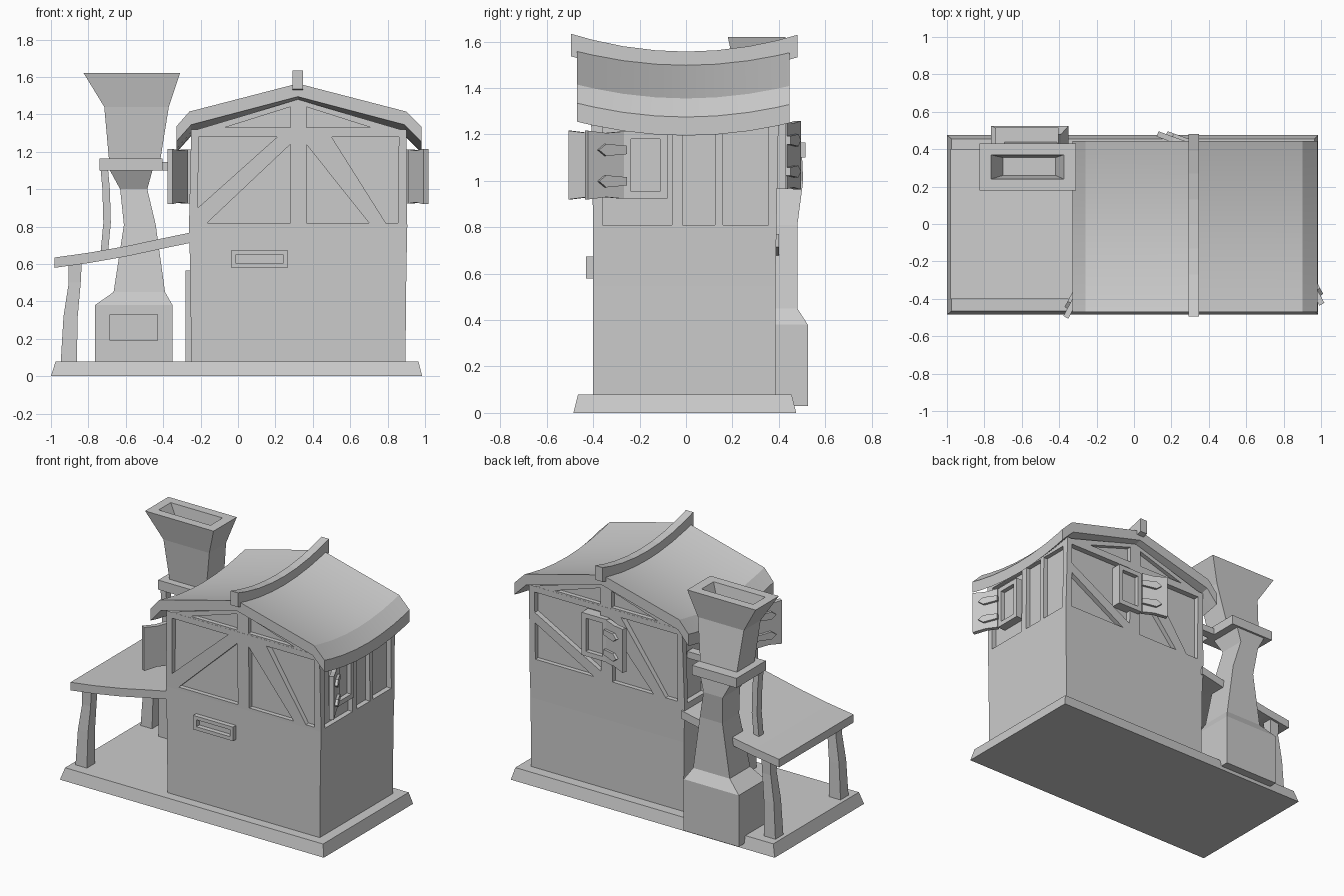
import bpy, bmesh, math
from mathutils import Matrix, Vector

cube = bpy.data.objects.get("Cube")
if cube:
    bpy.data.objects.remove(cube, do_unlink=True)

GREY = (0.6, 0.6, 0.6, 1)
mat = bpy.data.materials.new("plain grey")
mat.use_nodes = True
mat.diffuse_color = GREY
mat.node_tree.nodes["Principled BSDF"].inputs["Base Color"].default_value = GREY


def finish(name, bm, matrix=Matrix()):
    bmesh.ops.recalc_face_normals(bm, faces=bm.faces)
    me = bpy.data.meshes.new(name)
    bm.to_mesh(me)
    bm.free()
    me.transform(matrix)
    me.materials.append(mat)
    ob = bpy.data.objects.new(name, me)
    bpy.context.collection.objects.link(ob)
    return ob


def add_loft(bm, rings):
    """Skin a list of equal closed rings and cap both ends."""
    vs = [[bm.verts.new(p) for p in r] for r in rings]
    n = len(vs[0])
    for a, b in zip(vs, vs[1:]):
        for i in range(n):
            j = (i + 1) % n
            bm.faces.new((a[i], a[j], b[j], b[i]))
    bm.faces.new(vs[0])
    bm.faces.new(vs[-1])


def loft(name, rings, matrix=Matrix()):
    bm = bmesh.new()
    add_loft(bm, rings)
    return finish(name, bm, matrix)


def rect(x0, x1, y0, y1, z):
    return [(x0, y0, z), (x1, y0, z), (x1, y1, z), (x0, y1, z)]


def box(name, x0, x1, y0, y1, z0, z1, matrix=Matrix()):
    return loft(name, [rect(x0, x1, y0, y1, z) for z in (z0, z1)], matrix)


def frame(name, x0, x1, z0, z1, y0, y1, b, matrix=Matrix()):
    """Rectangular border facing local -y."""
    bm = bmesh.new()
    for xa, xb, za, zb in ((x0, x1, z0, z0 + b), (x0, x1, z1 - b, z1),
                           (x0, x0 + b, z0 + b, z1 - b), (x1 - b, x1, z0 + b, z1 - b)):
        add_loft(bm, [rect(xa, xb, y0, y1, z) for z in (za, zb)])
    return finish(name, bm, matrix)


def cut(target, cutter):
    m = target.modifiers.new("cut", "BOOLEAN")
    m.operation, m.solver, m.object = "DIFFERENCE", "EXACT", cutter
    bpy.context.view_layer.objects.active = target
    bpy.ops.object.modifier_apply(modifier=m.name)
    bpy.data.objects.remove(cutter, do_unlink=True)


def smooth(ob, angle):
    bpy.ops.object.select_all(action="DESELECT")
    ob.select_set(True)
    bpy.context.view_layer.objects.active = ob
    bpy.ops.object.shade_smooth_by_angle(angle=math.radians(angle))


# Foundation slab
loft("foundation", [rect(-1, 0.985, -0.485, 0.475, 0), rect(-0.975, 0.965, -0.465, 0.455, 0.08)])

# House walls with a gable
RX = 0.32
walls = loft("house_walls", [rect(-0.25, 0.895, -0.4, 0.385, 0.06), rect(-0.255, 0.9, -0.4, 0.385, 0.55),
                             rect(-0.262, 0.905, -0.4, 0.39, 0.8), rect(-0.25, 0.9, -0.41, 0.4, 1.32)])
loft("gable_core", [[(-0.25, y, 1.31), (0.9, y, 1.31), (RX, y, 1.48)] for y in (-0.409, 0.399)])
gable = bpy.data.objects["gable_core"]

# Sunken plaster panels between the timbers, in (along wall, height)
front = [[(-0.215, 0.9), (-0.21, 1.28), (0.21, 1.28)], [(-0.165, 0.82), (0.28, 0.82), (0.28, 1.24)],
         [(0.365, 0.82), (0.7, 0.82), (0.365, 1.24)], [(0.5, 1.28), (0.79, 0.82), (0.855, 0.82), (0.86, 1.28)]]
back = [[(0.86, 1.28), (0.86, 1.14), (0.365, 0.87), (0.365, 1.28)], [(0.86, 0.82), (0.86, 1.07), (0.42, 0.82)],
        [(0.28, 0.82), (0.28, 1.18), (-0.03, 0.82)], [(0.21, 1.28), (-0.12, 0.82), (-0.21, 0.82), (-0.21, 1.28)]]
side = [[(a, 0.81), (b, 0.81), (b, 1.27), (a, 1.27)] for a, b in ((-0.36, -0.06), (-0.015, 0.125), (0.16, 0.355))]
gables = [[(-0.07, 1.33), (0.28, 1.33), (0.28, 1.44)], [(0.365, 1.33), (0.71, 1.33), (0.365, 1.44)]]


def cutter(shapes):
    bm = bmesh.new()
    for axis, pts, d0, d1 in shapes:
        add_loft(bm, [[(u, d, v) if axis == "y" else (d, u, v) for u, v in pts] for d in (d0, d1)])
    return finish("cutter", bm)


cut(walls, cutter([("y", p, -0.5, -0.37) for p in front] + [("y", p, 0.36, 0.5) for p in back]
                  + [("x", p, 0.87, 1.0) for p in side] + [("x", p, -0.4, -0.225) for p in side]))
cut(gable, cutter([("y", p, a, b) for p in gables for a, b in ((-0.5, -0.38), (0.37, 0.5))]))

# Sagging main roof and its ridge beam
YS = (-0.47, -0.4, -0.27, -0.13, 0, 0.13, 0.27, 0.39, 0.445)


def sag(y):
    return 0.06 * (y / 0.47) ** 2


top = [(-0.33, 1.275), (-0.26, 1.355), (RX, 1.505), (0.9, 1.355), (0.98, 1.275)]
under = [(0.98, 1.195), (0.89, 1.285), (RX, 1.435), (-0.25, 1.285), (-0.33, 1.195)]
roof = loft("main_roof", [[(x, y, z + sag(y)) for x, z in top + under] for y in YS])
smooth(roof, 15)
ridge = loft("ridge_beam", [[(x, y, z + 1.15 * sag(y)) for x, z in
                             ((0.292, 1.46), (0.347, 1.46), (0.347, 1.557), (0.292, 1.557))]
                            for y in (-0.495,) + YS[1:-1] + (0.48,)])

# Porch lean-to roof, posts and side door
loft("porch_roof", [[(x, -0.4, z - 0.055), (x, 0.4, z - 0.055), (x, 0.4, z), (x, -0.4, z)]
                    for x, z in ((-0.98, 0.635), (-0.8, 0.66), (-0.6, 0.695), (-0.4, 0.738), (-0.245, 0.77))])
for label, y in (("front", -0.35), ("back", 0.35)):
    loft(label + "_porch_post", [rect(x - w, x + w, y - w, y + w, z) for x, w, z in
                                 ((-0.905, 0.043, 0.07), (-0.895, 0.038, 0.32), (-0.873, 0.032, 0.5), (-0.87, 0.035, 0.62))])
box("side_door", -0.28, -0.24, -0.13, 0.12, 0.07, 0.565)

# Letter slot on the front wall
frame("letter_slot_frame", -0.035, 0.265, 0.58, 0.675, -0.432, -0.39, 0.024)

# Chimney: firebox, tapering neck, collar and flared hollow mouth
firebox = box("firebox", -0.765, -0.35, 0.24, 0.525, 0.03, 0.38)
cut(firebox, cutter([("y", [(-0.685, 0.19), (-0.43, 0.19), (-0.43, 0.33), (-0.685, 0.33)], 0.1, 0.27)]))
loft("chimney_neck", [rect(*r) for r in ((-0.765, -0.35, 0.24, 0.525, 0.38), (-0.665, -0.39, 0.26, 0.48, 0.45),
                                         (-0.61, -0.44, 0.3, 0.48, 0.81), (-0.63, -0.485, 0.32, 0.505, 1.0),
                                         (-0.69, -0.455, 0.26, 0.5, 1.11))])
box("chimney_collar", -0.74, -0.405, 0.2, 0.515, 1.1, 1.165)
box("chimney_bracket", -0.41, -0.24, 0.27, 0.33, 1.1, 1.145)
loft("chimney_mouth", [rect(*r) for r in ((-0.69, -0.415, 0.25, 0.44, 1.16), (-0.715, -0.37, 0.22, 0.4, 1.44),
                                          (-0.825, -0.31, 0.18, 0.43, 1.62), (-0.765, -0.375, 0.24, 0.37, 1.62),
                                          (-0.7, -0.42, 0.26, 0.355, 1.5))])
loft("chimney_prop", [rect(x - 0.02, x + 0.02, 0.215, 0.265, z) for x, z in
                      ((-0.715, 0.66), (-0.7, 0.82), (-0.705, 1.0), (-0.715, 1.11))])


# Side and back windows, each with a frame and one opened shutter with strap hinges
def window(name, hinge, turn, s, opening):
    place = Matrix.Translation(hinge) @ Matrix.Rotation(math.radians(turn), 4, "Z")
    x0, x1 = sorted((0, -s * 0.19))
    frame(name + "_window_frame", x0, x1, -0.145, 0.145, -0.03, 0.04, 0.032, place)
    box(name + "_window_pane", x0 + 0.02, x1 - 0.02, 0.0, 0.035, -0.125, 0.125, place)
    swing = place @ Matrix.Translation((0, -0.02, 0)) @ Matrix.Rotation(-s * math.radians(opening), 4, "Z")
    xs = [s * t for t in (0.005, 0.09, 0.18)]
    loft(name + "_shutter", [[(x, -0.015, -h), (x, 0.015, -h), (x, 0.015, h), (x, -0.015, h)]
                             for x, h in zip(xs, (0.145, 0.138, 0.148))], swing)
    for label, z in (("upper", 0.065), ("lower", -0.07)):
        shape = [(0, -0.018), (0.1, -0.026), (0.135, 0), (0.1, 0.026), (0, 0.018)]
        loft(f"{name}_{label}_strap", [[(s * u, y, z + v) for u, v in shape] for y in (-0.032, -0.01)], swing)


window("left", Vector((0.9, -0.27, 1.068)), 90, -1, 28)
window("right", Vector((-0.26, -0.34, 1.068)), -90, 1, 28)
window("back", Vector((0.295, 0.4, 1.11)), 180, 1, 20)
